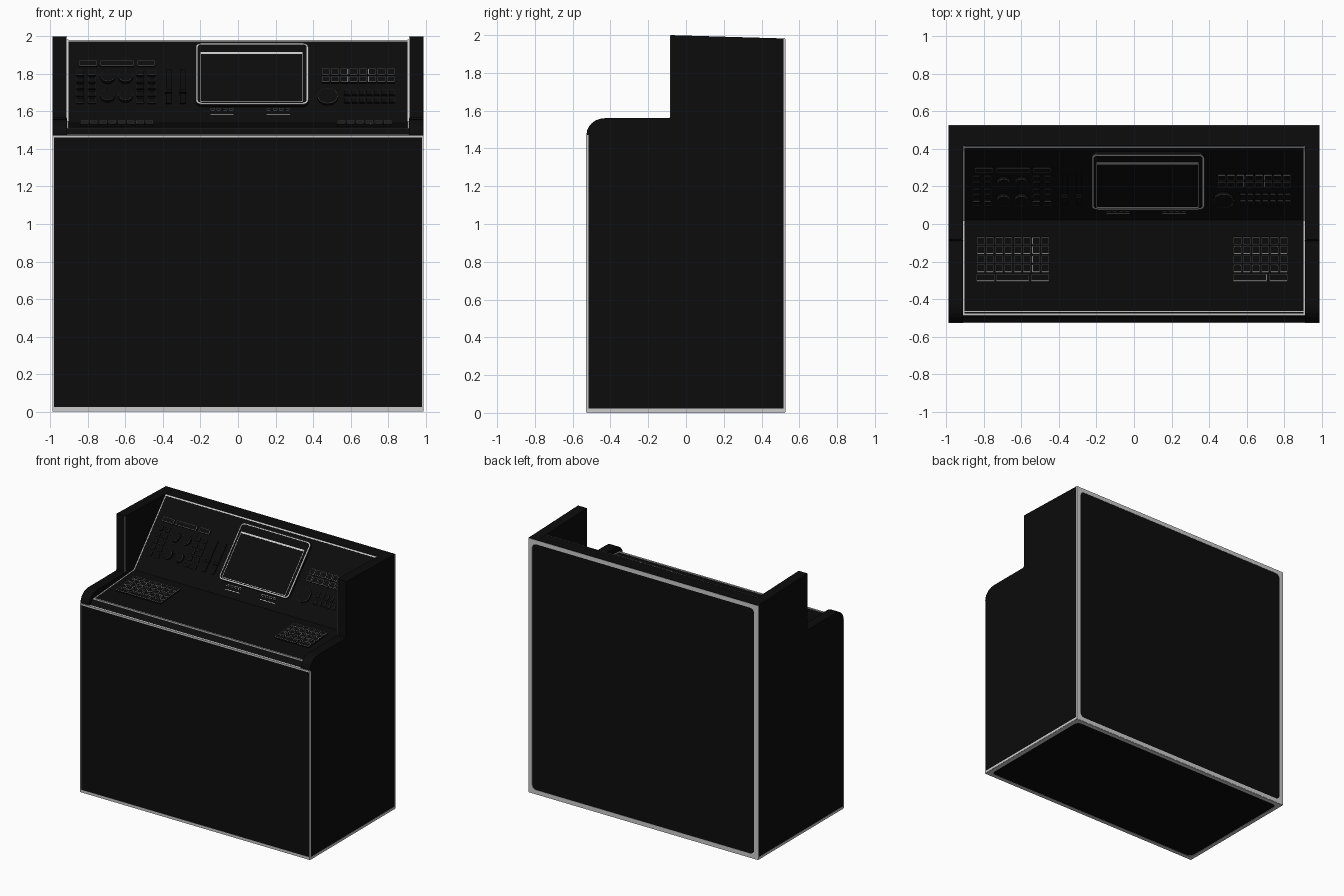
import bpy, bmesh, math
from mathutils import Matrix, Vector

if "Cube" in bpy.data.objects:
    bpy.data.objects.remove(bpy.data.objects["Cube"])


def material(name, c):
    m = bpy.data.materials.new(name)
    m.diffuse_color = (c, c, c, 1)
    m.use_nodes = True
    m.node_tree.nodes["Principled BSDF"].inputs["Base Color"].default_value = m.diffuse_color
    return m


MATS = [material("black", 0.0035), material("worn_edge_grey", 0.6), material("dull_grey", 0.14)]
BLACK, EDGE, DULL = 0, 1, 2


def basis(origin, u, v):
    u, v = Vector(u).normalized(), Vector(v).normalized()
    n = u.cross(v)
    m = Matrix((u, v, n)).transposed().to_4x4()
    m.translation = Vector(origin)
    return m


def rounded(cx, cy, w, h, r, seg=4):
    pts = []
    for i, (sx, sy) in enumerate(((1, 1), (-1, 1), (-1, -1), (1, -1))):
        for k in range(seg + 1):
            a = math.pi / 2 * (i + k / seg)
            pts.append((cx + sx * (w / 2 - r) + r * math.cos(a), cy + sy * (h / 2 - r) + r * math.sin(a)))
    return pts


def prism(bm, m, pts, z0, z1, mat):
    lo = [bm.verts.new(m @ Vector((x, y, z0))) for x, y in pts]
    hi = [bm.verts.new(m @ Vector((x, y, z1))) for x, y in pts]
    n = len(pts)
    fs = [bm.faces.new(hi), bm.faces.new(lo[::-1])]
    fs += [bm.faces.new((lo[i], lo[(i + 1) % n], hi[(i + 1) % n], hi[i])) for i in range(n)]
    for f in fs:
        f.material_index = mat


def rect(bm, m, x0, x1, y0, y1, mat=EDGE, z0=-0.002, z1=0.002):
    prism(bm, m, [(x0, y0), (x1, y0), (x1, y1), (x0, y1)], z0, z1, mat)


def ring(bm, m, cx, cy, w, h, t, r, z, mat=EDGE, r_out=0.001, lift=0.002):
    loops = []
    for grow, rad in ((0, r_out), (-2 * t, r)):
        p = rounded(cx, cy, w + grow, h + grow, rad)
        loops.append([[bm.verts.new(m @ Vector((x, y, zz))) for x, y in p] for zz in (z - 0.002, z + lift)])
    (ol, oh), (il, ih) = loops
    n = len(ol)
    for i in range(n):
        j = (i + 1) % n
        for q in ((oh[i], oh[j], ih[j], ih[i]), (ol[i], ol[j], oh[j], oh[i]), (ih[i], ih[j], il[j], il[i])):
            bm.faces.new(q).material_index = mat


def key(bm, m, cx, cy, w, h, t=0.003, z=0.012, mat=EDGE, r=0.003):
    prism(bm, m, rounded(cx, cy, w, h, r, 3), -0.004, z, BLACK)
    ring(bm, m, cx, cy, w, h, t, max(r - t, 0.001), z, mat, r, 0.0008)


def finish(bm, name):
    me = bpy.data.meshes.new(name)
    bm.to_mesh(me)
    bm.free()
    for mt in MATS:
        me.materials.append(mt)
    ob = bpy.data.objects.new(name, me)
    bpy.context.collection.objects.link(ob)
    return ob


W, WI, YF, YB = 0.988, 0.912, -0.527, 0.525
SIDE = basis((0, 0, 0), (0, 1, 0), (0, 0, 1))       # profile plane, normal +x
DESK = basis((0, -0.488, 1.508), (1, 0, 0), (0, 0.508, 0.037))
PANEL = basis((0, 0.02, 1.545), (1, 0, 0), (0, 0.395, 0.437))
PS = 0.437 / math.hypot(0.395, 0.437)
PL = math.hypot(0.395, 0.437)
DL = math.hypot(0.508, 0.037)


def pv(z):  # panel distance for a world height
    return (z - 1.545) / PS


# cabinet core with sloped desk and control panel
bm = bmesh.new()
core = [(YF, 0.003), (YB, 0.003), (YB, 1.982), (0.415, 1.982), (0.02, 1.545), (-0.488, 1.508), (-0.505, 1.488), (YF, 1.472)]
prism(bm, SIDE, core, -WI, WI, BLACK)
finish(bm, "cabinet_body")

# side cheeks with rounded front shoulder
cheek = [(YF, 0.003), (YB, 0.003), (YB, 1.982), (-0.083, 2.0), (-0.083, 1.568), (-0.09, 1.56)]
cheek += [(-0.43 - 0.1 * math.sin(a) * 0.97, 1.472 + 0.088 * math.cos(a)) for a in [math.pi / 2 * i / 6 for i in range(7)]]
for side, s in (("left", -1), ("right", 1)):
    bm = bmesh.new()
    x0, x1 = sorted((s * WI, s * W))
    prism(bm, SIDE, cheek, x0, x1, BLACK)
    finish(bm, side + "_cheek")

# worn light borders on the outer faces
bm = bmesh.new()
back = basis((0, YB, 0), (-1, 0, 0), (0, 0, 1))
ring(bm, back, 0, 0.992, 2 * W, 1.976, 0.032, 0.035, 0)
under = basis((0, 0, 0.003), (1, 0, 0), (0, -1, 0))
ring(bm, under, 0, 0, 2 * W, 1.05, 0.032, 0.035, 0)
front = basis((0, YF, 0), (1, 0, 0), (0, 0, 1))
rect(bm, front, -W, W, 0.004, 0.024)
rect(bm, front, -W, W, 1.460, 1.472)
for s in (-1, 1):
    x0, x1 = sorted((s * W, s * (W - 0.008)))
    rect(bm, front, x0, x1, 0.02, 1.465)
    flank = basis((s * W, 0, 0), (0, s, 0), (0, 0, 1))
    for a, b, z0, z1 in ((YF, YB, 0.004, 0.022), (YF, YF + 0.01, 0.02, 1.47), (YB - 0.01, YB, 0.02, 1.98)):
        p, q = sorted((s * a, s * b))
        rect(bm, flank, p, q, z0, z1)
finish(bm, "outer_worn_borders")

# worn lines around the desk and panel recess
bm = bmesh.new()
rect(bm, DESK, -WI, WI, 0.0, 0.012)
rect(bm, DESK, -WI, WI, 0.018, 0.023)
rect(bm, PANEL, -WI, WI, PL - 0.012, PL - 0.001)
lip = basis((0, YF, 1.472), (1, 0, 0), (0, 0.022, 0.016))
rect(bm, lip, -W, W, 0, 0.007)
for s in (-1, 1):
    x0, x1 = sorted((s * WI, s * (WI - 0.009)))
    rect(bm, DESK, x0, x1, 0, DL)
    rect(bm, PANEL, x0, x1, 0, PL)
    post = basis((s * WI, -0.083, 0), (1, 0, 0), (0, 0, 1))
    x0, x1 = sorted((0, s * 0.004))
    rect(bm, post, x0, x1, 1.56, 1.998)
finish(bm, "recess_worn_lines")

# two desk keypads
for name, x0, cols, bars in (("left_keypad", -0.818, 8, ((-0.792, 0.096), (-0.648, 0.176), (-0.501, 0.096))),
                             ("right_keypad", 0.552, 6, ((0.618, 0.18), (0.77, 0.096)))):
    bm = bmesh.new()
    for c in range(cols):
        for r in range(4):
            key(bm, DESK, x0 + 0.0493 * c, 0.401 - 0.0495 * r, 0.041, 0.041)
    for cx, w in bars:
        key(bm, DESK, cx, 0.203, w, 0.038)
    finish(bm, name)

# display housing, bezel and screen
bm = bmesh.new()
zc = (pv(1.625) + pv(1.95)) / 2
hh = pv(1.95) - pv(1.625)
prism(bm, PANEL, rounded(0.075, zc, 0.6, hh, 0.03), -0.01, 0.02, BLACK)
ring(bm, PANEL, 0.075, zc, 0.6, hh, 0.009, 0.022, 0.02, EDGE, 0.03)
ring(bm, PANEL, 0.072, zc - 0.025, 0.545, hh - 0.08, 0.004, 0.006, 0.02)
rect(bm, PANEL, -0.2, 0.345, zc + hh / 2 - 0.078, zc + hh / 2 - 0.067, EDGE, 0.018, 0.023)
finish(bm, "display_screen")

# small buttons below the display
bm = bmesh.new()
for x0 in (-0.135, 0.165):
    for i in range(4):
        key(bm, PANEL, x0 + 0.033 * i, pv(1.608), 0.024, 0.016, 0.002, 0.006)
    rect(bm, PANEL, x0 - 0.012, x0 + 0.112, pv(1.583), pv(1.586), EDGE)
finish(bm, "display_buttons")

# left control cluster: label bars, buttons, dials
bm = bmesh.new()
for cx, w in ((-0.80, 0.095), (-0.645, 0.175), (-0.49, 0.09)):
    key(bm, PANEL, cx, pv(1.85), w, 0.034, 0.003)
for cx in (-0.84, -0.78, -0.52, -0.46):
    for r in range(5):
        key(bm, PANEL, cx, pv(1.80 - 0.037 * r), 0.04, 0.034, 0.002, 0.012, DULL)
for cx in (-0.695, -0.6):
    for z in (1.775, 1.675):
        key(bm, PANEL, cx, pv(z), 0.076, 0.076, 0.002, 0.022, DULL, 0.037)
finish(bm, "left_controls")

# slider slots with caps
bm = bmesh.new()
for cx in (-0.37, -0.295):
    rect(bm, PANEL, cx - 0.015, cx + 0.015, pv(1.64), pv(1.82), BLACK, -0.002, 0.006)
    key(bm, PANEL, cx, pv(1.7), 0.036, 0.022, 0.001, 0.018, DULL)
finish(bm, "sliders")

# right control cluster: key rows and dial
bm = bmesh.new()
for i in range(8):
    for z in (1.805, 1.765):
        key(bm, PANEL, 0.468 + 0.0495 * i, pv(z), 0.042, 0.042, 0.003)
for i in range(7):
    for z in (1.695, 1.655):
        key(bm, PANEL, 0.58 + 0.04 * i, pv(z), 0.032, 0.036, 0.002, 0.012, DULL)
key(bm, PANEL, 0.478, pv(1.672), 0.11, 0.11, 0.003, 0.018, DULL, 0.054)
finish(bm, "right_controls")
